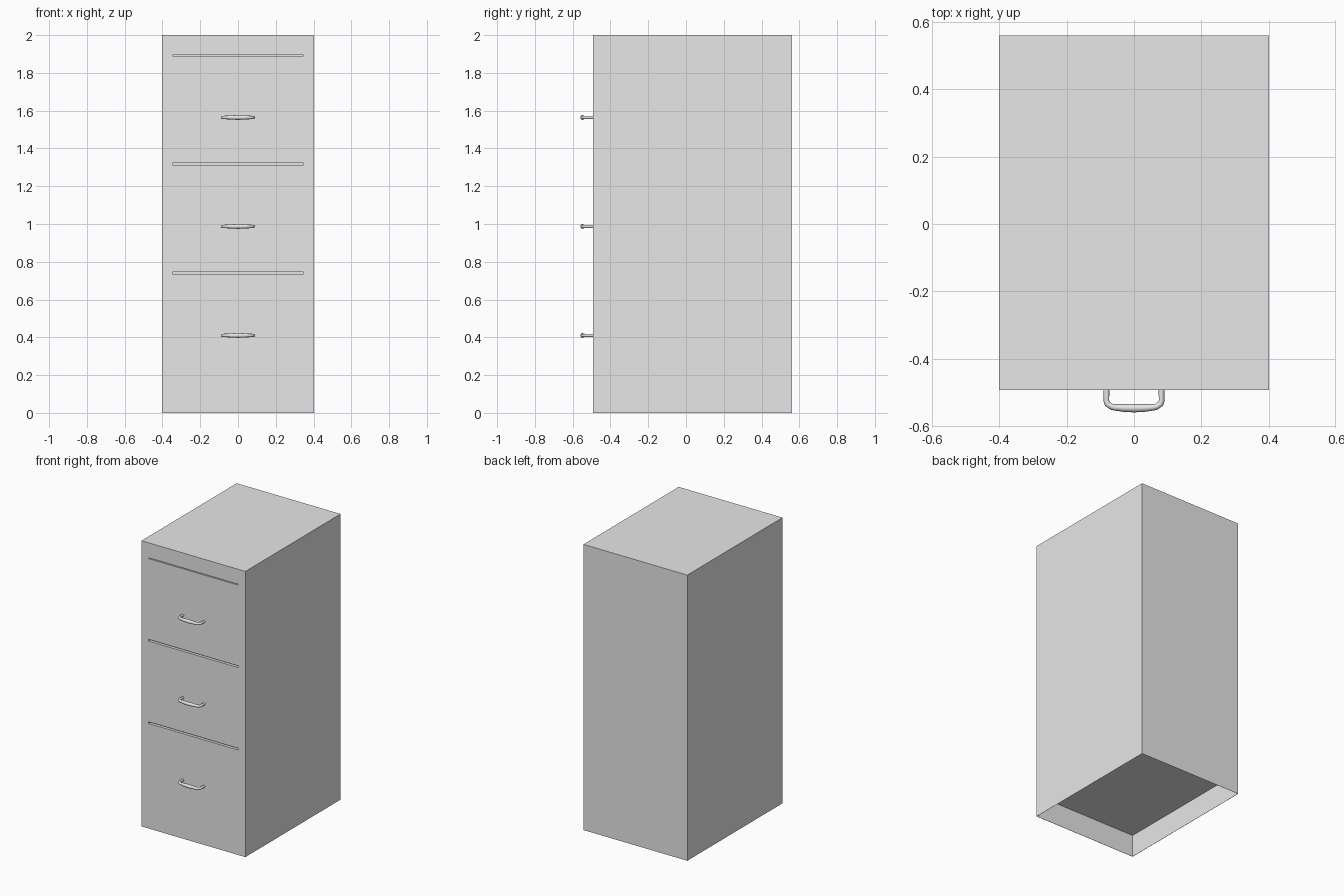
import bpy
import bmesh
from mathutils import Vector

cube = bpy.data.objects.get("Cube")
if cube:
    bpy.data.objects.remove(cube, do_unlink=True)

WIDTH, FRONT, BACK, HEIGHT = 0.804, -0.493, 0.56, 2.0
PITCH = 0.577
SLITS = [(0.741, 0.012), (0.741 + PITCH, 0.012), (1.892, 0.006)]  # centre, height
SLIT_HALF = 0.347

grey = bpy.data.materials.new("cabinet_grey")
grey.use_nodes = True
grey.diffuse_color = (0.8, 0.8, 0.8, 1)
grey.node_tree.nodes["Principled BSDF"].inputs["Base Color"].default_value = (0.8, 0.8, 0.8, 1)


def add_object(name, data):
    obj = bpy.data.objects.new(name, data)
    bpy.context.collection.objects.link(obj)
    data.materials.append(grey)
    return obj


def cut(bm, point, normal):
    geom = bm.verts[:] + bm.edges[:] + bm.faces[:]
    bmesh.ops.bisect_plane(bm, geom=geom, plane_co=point, plane_no=normal)


# Cabinet shell: a box with a thin-walled hollow plinth
bm = bmesh.new()
bmesh.ops.create_cube(bm, size=1)
bmesh.ops.scale(bm, verts=bm.verts, vec=(WIDTH, BACK - FRONT, HEIGHT))
bmesh.ops.translate(bm, verts=bm.verts, vec=(0, (FRONT + BACK) / 2, HEIGHT / 2))
bm.normal_update()
base = [f for f in bm.faces if f.normal.z < -0.9]
bmesh.ops.inset_individual(bm, faces=base, thickness=0.002)
bmesh.ops.inset_individual(bm, faces=base, thickness=0, depth=-0.156)

# Narrow finger grooves above the drawers
for x in (-SLIT_HALF, SLIT_HALF):
    cut(bm, (x, 0, 0), (1, 0, 0))
for z, h in SLITS:
    for edge in (z - h / 2, z + h / 2):
        cut(bm, (0, 0, edge), (0, 0, 1))
bm.normal_update()
grooves = []
for f in bm.faces:
    c = f.calc_center_median()
    if c.y < FRONT + 0.001 and f.normal.y < -0.9 and abs(c.x) < 0.1:
        if any(abs(c.z - z) < 0.002 for z, h in SLITS):
            grooves.append(f)
bmesh.ops.inset_individual(bm, faces=grooves, thickness=0, depth=-0.02)
mesh = bpy.data.meshes.new("cabinet_body")
bm.to_mesh(mesh)
bm.free()
add_object("cabinet_body", mesh)

# Bow handles: a round bar, swelling at the middle, on two short posts
half_path = [(0.082, FRONT + 0.005, 0.0085), (0.082, -0.526, 0.0085),
             (0.079, -0.535, 0.0088), (0.067, -0.543, 0.0092),
             (0.058, -0.545, 0.0095), (0.03, -0.547, 0.0115)]
path = ([(-x, y, r) for x, y, r in half_path] + [(0, -0.5475, 0.0125)]
        + half_path[::-1])

for i, name in enumerate(("lower_handle", "middle_handle", "upper_handle")):
    curve = bpy.data.curves.new(name, "CURVE")
    curve.dimensions = "3D"
    curve.bevel_depth = 1
    curve.bevel_resolution = 2
    spline = curve.splines.new("POLY")
    spline.points.add(len(path) - 1)
    for point, (x, y, r) in zip(spline.points, path):
        point.co = (x, y, 0, 1)
        point.radius = r
    spline.use_smooth = True
    handle = add_object(name, curve)
    handle.location = Vector((0, 0, 0.41 + i * PITCH))
